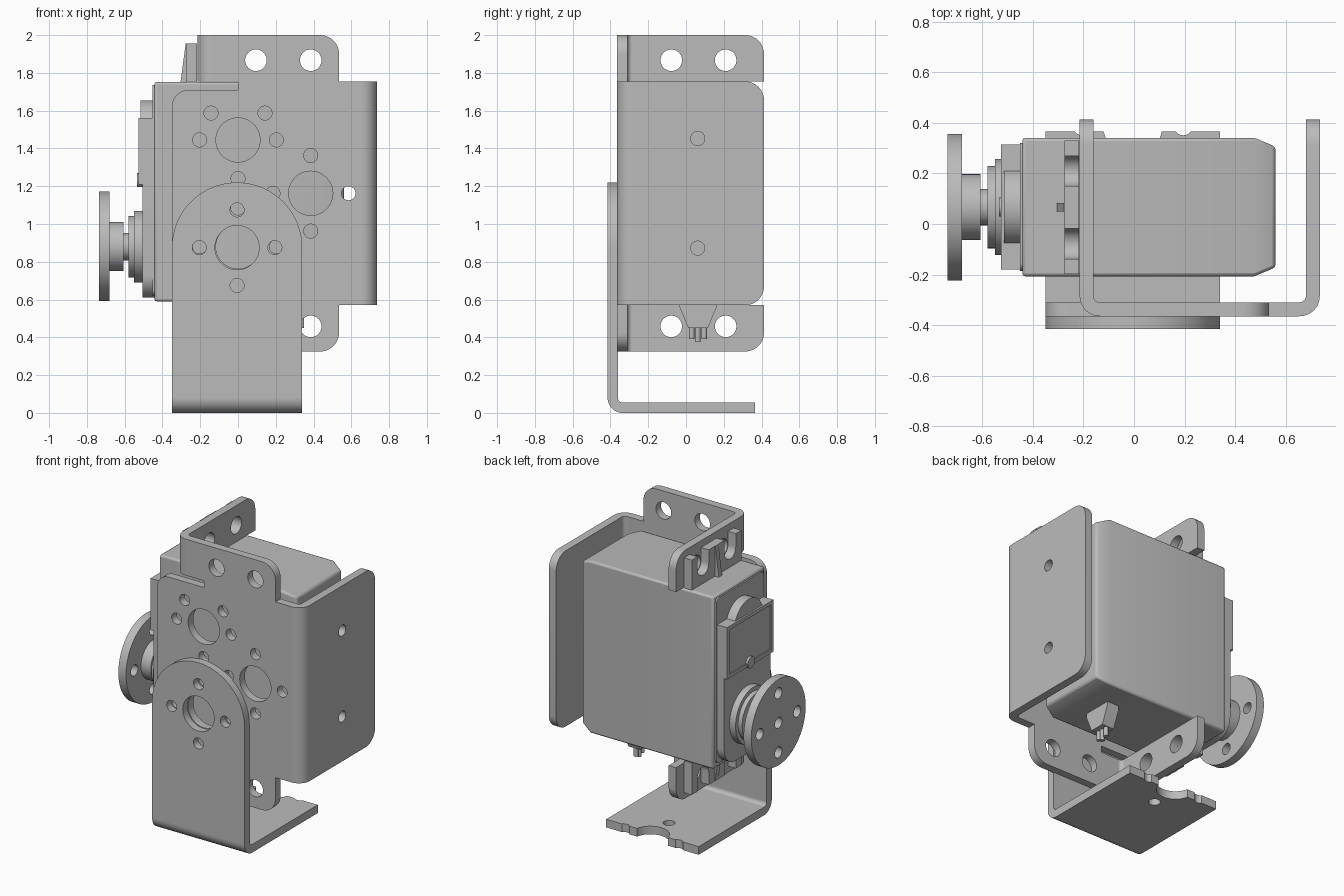
import bpy, bmesh
from math import sin, cos, pi, asin
from mathutils import Matrix, Vector

cube = bpy.data.objects.get("Cube")
if cube:
    bpy.data.objects.remove(cube)

grey = bpy.data.materials.new("light_grey")
grey.use_nodes = True
tone = (0.5, 0.5, 0.5, 1)
grey.diffuse_color = tone
grey.node_tree.nodes["Principled BSDF"].inputs["Base Color"].default_value = tone

# Columns are the directions of the outline's two axes and its normal
AXES = {
    "x": Matrix(((0, 0, 1), (1, 0, 0), (0, 1, 0))),
    "y": Matrix(((1, 0, 0), (0, 0, -1), (0, 1, 0))),
    "z": Matrix.Identity(3),
}


def arc(u, v, r, a0, a1, n=24):
    return [(u + r * cos(a0 + (a1 - a0) * i / n), v + r * sin(a0 + (a1 - a0) * i / n))
            for i in range(n + 1)]


def circle(u, v, r, n=48):
    return arc(u, v, r, 0, 2 * pi, n)[:-1]


def rounded(points, n=10):
    """Outline in which a third value on a right-angled corner is its radius."""
    out = []
    for i, p in enumerate(points):
        if len(p) == 2:
            out.append(p)
            continue
        c = Vector(p[:2])
        d1 = (Vector(points[i - 1][:2]) - c).normalized()
        d2 = (Vector(points[(i + 1) % len(points)][:2]) - c).normalized()
        mid = c + (d1 + d2) * p[2]
        for k in range(n + 1):
            t = pi / 2 * k / n
            out.append(tuple(mid - d2 * p[2] * cos(t) - d1 * p[2] * sin(t)))
    return out


def rect(u0, u1, v0, v1):
    return [(u0, v0), (u1, v0), (u1, v1), (u0, v1)]


def finish(name, bm):
    bmesh.ops.remove_doubles(bm, verts=bm.verts, dist=0.00005)
    bmesh.ops.recalc_face_normals(bm, faces=bm.faces)
    mesh = bpy.data.meshes.new(name)
    bm.to_mesh(mesh)
    bm.free()
    mesh.materials.append(grey)
    obj = bpy.data.objects.new(name, mesh)
    bpy.context.scene.collection.objects.link(obj)
    bpy.ops.object.select_all(action="DESELECT")
    obj.select_set(True)
    bpy.context.view_layer.objects.active = obj
    bpy.ops.object.shade_smooth_by_angle(angle=0.5)
    return obj


def plate(name, axis, lo, hi, outline, holes=()):
    """Flat outline with holes, extruded from lo to hi along an axis."""
    curve = bpy.data.curves.new(name, "CURVE")
    curve.dimensions = "2D"
    curve.fill_mode = "BOTH"
    curve.extrude = (hi - lo) / 2
    for loop in [outline, *holes]:
        spline = curve.splines.new("POLY")
        spline.points.add(len(loop) - 1)
        for point, (u, v) in zip(spline.points, loop):
            point.co = (u, v, 0, 1)
        spline.use_cyclic_u = True
    temp = bpy.data.objects.new(name + "_curve", curve)
    bpy.context.scene.collection.objects.link(temp)
    bpy.context.view_layer.update()
    deps = bpy.context.evaluated_depsgraph_get()
    mesh = bpy.data.meshes.new_from_object(temp.evaluated_get(deps))
    bpy.data.objects.remove(temp)
    offset = Vector([(lo + hi) / 2 if a == axis else 0 for a in "xyz"])
    mesh.transform(Matrix.Translation(offset) @ AXES[axis].to_4x4())
    bm = bmesh.new()
    bm.from_mesh(mesh)
    bpy.data.meshes.remove(mesh)
    return finish(name, bm)


T, BEND = 0.055, 0.08      # sheet thickness, outer bend radius
MID = 1.1625               # height of the mounting bracket's mirror plane
SMALL, BIG, EAR = 0.037, 0.117, 0.057   # hole radii
YC, ZC = 0.067, 0.88       # output shaft position


def flip(points):
    return [(p[0], 2 * MID - p[1], *p[2:]) for p in points]


def bend(name, axis, lo, hi, u, v, a0):
    plate(name, axis, lo, hi, arc(u, v, BEND, a0, a0 + pi / 2, 12)
          + arc(u, v, BEND - T, a0 + pi / 2, a0, 12))


def cross(u, v, d=0.2):
    return [circle(u + a, v + b, SMALL) for a, b in ((d, 0), (-d, 0), (0, d), (0, -d))]


# Mounting bracket: front sheet with tabs above and below
FRONT = -0.365
upper = [(0.655, 1.755), (0.535, 1.755), (0.535, 2.0, 0.1), (-0.135, 2.0),
         (-0.135, 1.755), (0, 1.755), (0, 1.71), (-0.35, 1.71, 0.09)]
holes = [circle(0.385, MID, BIG)] + cross(0.385, MID)
top_holes = [circle(0, 1.445, BIG), circle(0, 1.24, SMALL)]
top_holes += [circle(s * 0.203, 1.445, SMALL) for s in (1, -1)]
top_holes += [circle(s * 0.143, 1.587, SMALL) for s in (1, -1)]
top_holes += [circle(u, 1.867, EAR) for u in (0.095, 0.385)]
holes += top_holes + [flip(h) for h in top_holes]
plate("mount_front_sheet", "y", FRONT, FRONT + T,
      rounded(upper + flip(upper)[::-1]), holes)

# Mounting bracket: side sheet and its bend
inner = FRONT + BEND
plate("mount_side_sheet", "x", 0.735 - T, 0.735,
      rounded([(inner, 0.57), (0.413, 0.57, 0.1), (0.413, 1.755, 0.1), (inner, 1.755)]),
      [circle(0.062, MID + s * 0.29, SMALL) for s in (1, -1)])
bend("mount_side_bend", "z", 0.57, 1.755, 0.655, inner, -pi / 2)

# Mounting flanges and servo ears, upper and lower
flange = [(inner, 1.755), (0.413, 1.755), (0.413, 2.0, 0.1), (inner, 2.0)]
ear = [(-0.197, 1.74), (0.331, 1.74), (0.331, 1.955)]
for y in (0.21, -0.078):
    ear += [(y + 0.06, 1.955)] + arc(y, 1.867, 0.06, 0, -pi, 16) + [(y - 0.06, 1.955)]
ear += [(-0.197, 1.955)]
rib = [(-0.305, 1.745), (-0.22, 1.745), (-0.22, 1.955), (-0.277, 1.955)]
for side, turn in (("upper", list), ("lower", flip)):
    plate(side + "_flange", "x", -0.215, -0.215 + T, rounded(turn(flange)),
          [turn(circle(y, 1.867, EAR)) for y in (0.21, -0.078)])
    lo, hi = sorted((turn([(0, 1.755)])[0][1], turn([(0, 2.0)])[0][1]))
    bend(side + "_flange_bend", "z", lo, hi, -0.215 + BEND, inner, pi)
    plate(side + "_servo_ear", "x", -0.275, -0.217, turn(ear))
    plate(side + "_ear_rib", "y", YC - 0.017, YC + 0.017, turn(rib))

# Foot bracket: arched front sheet, bend and notched base
FOOT = -0.415
plate("foot_front_sheet", "y", FOOT, FOOT + T,
      [(-0.35, BEND), (0.34, BEND)] + arc(-0.005, 0.875, 0.345, 0, pi, 48),
      [circle(-0.005, 0.875, BIG)] + cross(-0.005, 0.875))
bend("foot_bend", "x", -0.35, 0.34, FOOT + BEND, BEND, pi)
END, PATTERN = 0.365, 0.388
base = [(-0.35, FOOT + BEND), (0.34, FOOT + BEND), (0.34, END)]
for x, r in ((0.195, SMALL), (-0.005, BIG), (-0.205, SMALL)):
    dip = asin((PATTERN - END) / r)
    base += arc(x, PATTERN, r, -dip, dip - pi, 20)
plate("foot_base", "z", 0, T, base + [(-0.35, END)],
      [circle(-0.005, PATTERN - 0.2, SMALL)])

# Servo body: box with a tapered far end
bm = bmesh.new()
rings = []
for x, inset in ((-0.442, 0), (0.475, 0), (0.56, 0.035)):
    rings.append([bm.verts.new((x, y, z)) for y, z in
                  rect(-0.207 + inset, 0.341 - inset, 0.59 + inset, 1.752 - inset)])
bm.faces.new(rings[0])
bm.faces.new(rings[-1])
for a, b in zip(rings, rings[1:]):
    for i in range(4):
        j = (i + 1) % 4
        bm.faces.new((a[i], a[j], b[j], b[i]))
body = finish("servo_body", bm)
bevel = body.modifiers.new("soft_edges", "BEVEL")
bevel.width = 0.012
bevel.segments = 2

# Gear cover, label plate and bosses on the output face
plate("output_face", "x", -0.452, -0.43,
      rounded([(*p, 0.03) for p in rect(-0.185, 0.32, 0.62, 1.735)]))
plate("gear_cover", "x", -0.505, -0.44,
      rounded([(-0.18, 0.61, 0.12), (0.314, 0.61, 0.12), (0.314, 1.3), (-0.18, 1.3)]))
plate("label_block", "x", -0.52, -0.44, rect(-0.18, 0.314, 1.21, 1.56))
plate("label_frame", "x", -0.527, -0.519, rect(-0.18, 0.314, 1.21, 1.56),
      [rect(-0.155, 0.289, 1.235, 1.535)])
plate("gear_boss", "x", -0.515, -0.44, circle(YC, 1.5, 0.155))
plate("cover_stud", "x", -0.535, -0.45, circle(YC, 1.233, 0.038))

# Output shaft steps and drive disc
for name, lo, hi, r in (("shaft_collar", -0.55, -0.44, 0.19),
                        ("bearing_ring", -0.58, -0.55, 0.163),
                        ("shaft", -0.61, -0.58, 0.072)):
    plate(name, "x", lo, hi, circle(YC, ZC, r, 64))
core = [circle(YC, ZC, 0.037)]
plate("disc_hub", "x", -0.68, -0.607, circle(YC, ZC, 0.13, 64), core)
plate("drive_disc", "x", -0.737, -0.68, circle(YC, ZC + 0.003, 0.29, 96),
      core + cross(YC, ZC))

# Cable plug under the body
plate("cable_plug", "x", 0.26, 0.35,
      [(-0.036, 0.6), (-0.036, 0.565), (0.012, 0.45), (0.116, 0.45), (0.164, 0.565), (0.164, 0.6)])
for i, y in enumerate((0.03, YC - 0.005, 0.096)):
    plate("cable_wire_%d" % (i + 1), "z", 0.39 - 0.015 * (i == 1), 0.46, circle(0.305, y, 0.015, 16))
